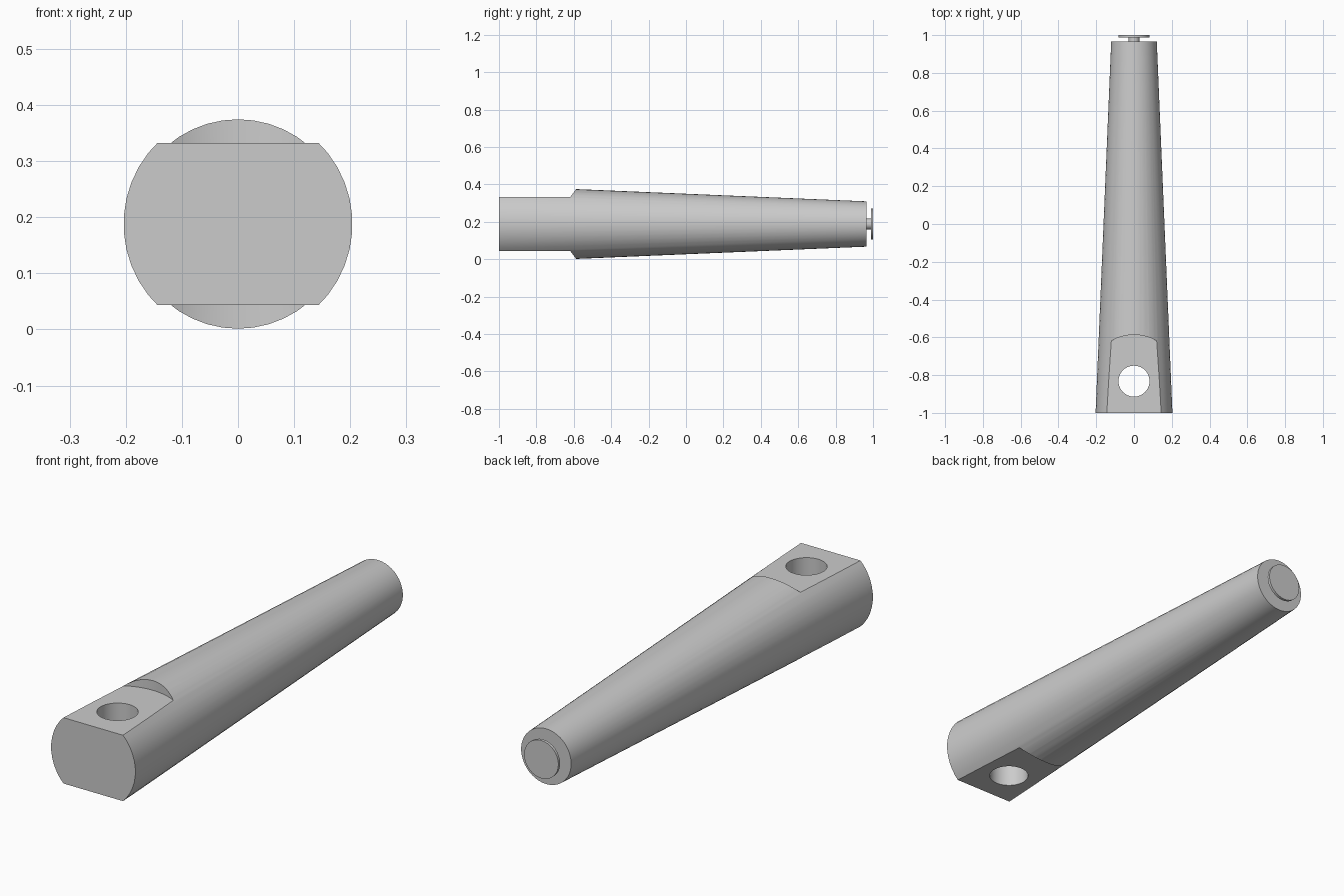
import bpy
import math
from mathutils import Matrix

if "Cube" in bpy.data.objects:
    bpy.data.objects.remove(bpy.data.objects["Cube"], do_unlink=True)

AXIS_Z = 0.188           # height of the handle's axis
HOLE_Y = -0.832          # centre of the pin hole and of the flats' curved end
FLAT = 0.144             # half thickness between the flats

grey = bpy.data.materials.new("plain_grey")
grey.use_nodes = True
grey.diffuse_color = (0.6, 0.6, 0.6, 1)
grey.node_tree.nodes["Principled BSDF"].inputs["Base Color"].default_value = (0.6, 0.6, 0.6, 1)


def rod(name, y0, y1, r0, r1, segments):
    """Tapered round bar along y, with a vertex line at the bottom."""
    bpy.ops.mesh.primitive_cone_add(vertices=segments, radius1=r0, radius2=r1, depth=y1 - y0)
    ob = bpy.context.object
    ob.name = name
    ob.data.transform(Matrix.Rotation(-math.pi / 2, 4, "X"))
    ob.location = (0, (y0 + y1) / 2, AXIS_Z)
    ob.data.materials.append(grey)
    return ob


def prism(name, outline, z0, z1):
    """Vertical prism from a plan outline."""
    n = len(outline)
    verts = [(x, y, z) for z in (z0, z1) for x, y in outline]
    faces = [tuple(reversed(range(n))), tuple(range(n, 2 * n))]
    faces += [(i, (i + 1) % n, n + (i + 1) % n, n + i) for i in range(n)]
    me = bpy.data.meshes.new(name)
    me.from_pydata(verts, [], faces)
    me.materials.append(grey)
    ob = bpy.data.objects.new(name, me)
    bpy.context.collection.objects.link(ob)
    return ob


def arc(radius, sweep, steps):
    return [(radius * math.cos(sweep * i / steps), HOLE_Y + radius * math.sin(sweep * i / steps))
            for i in range(steps + 1)]


def cut(target, cutter):
    mod = target.modifiers.new(cutter.name, "BOOLEAN")
    mod.operation = "DIFFERENCE"
    mod.solver = "EXACT"
    mod.object = cutter
    bpy.context.view_layer.objects.active = target
    bpy.ops.object.modifier_apply(modifier=mod.name)
    bpy.data.objects.remove(cutter, do_unlink=True)


# Tapered handle body
body = rod("tapered_handle", -1.0, 0.966, 0.204, 0.121, 42)

# Flats above and below the wide end, each with a curved end wall
R = 0.245
notch = arc(R, math.pi, 48) + [(-R, -1.2), (R, -1.2)]
cut(body, prism("upper_flat_cutter", notch, AXIS_Z + FLAT, 0.6))
cut(body, prism("lower_flat_cutter", notch, -0.2, AXIS_Z - FLAT))

# Vertical pin hole through the flats
cut(body, prism("pin_hole_cutter", arc(0.082, 2 * math.pi, 40)[:-1], -0.3, 0.7))

# Stub and round cap at the narrow end
stub = rod("end_stub", 0.96, 0.99, 0.029, 0.029, 24)
cap = rod("end_cap", 0.988, 1.0, 0.083, 0.083, 32)

for ob in (body, stub, cap):
    bpy.ops.object.select_all(action="DESELECT")
    ob.select_set(True)
    bpy.context.view_layer.objects.active = ob
    bpy.ops.object.shade_smooth_by_angle(angle=math.radians(30))
